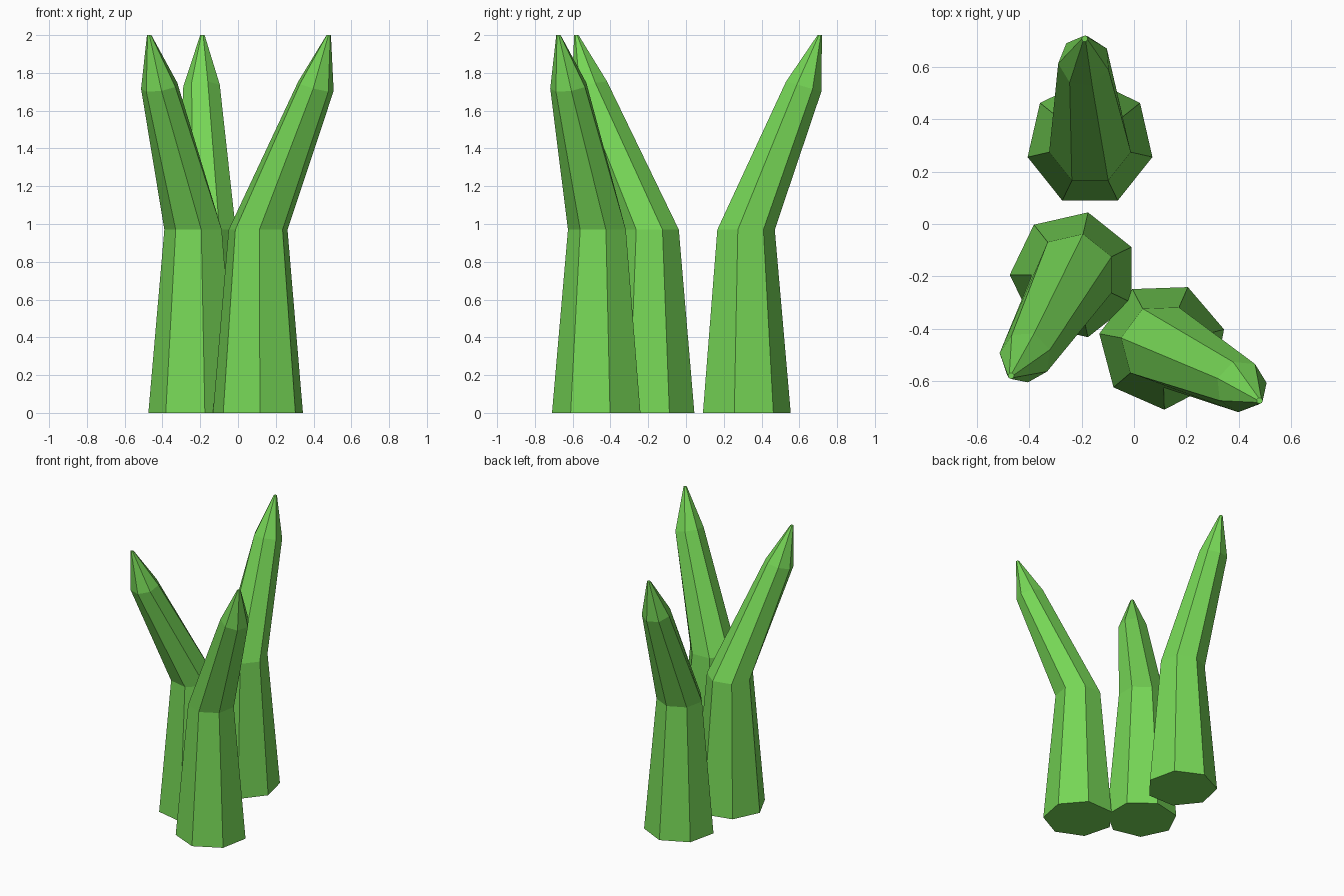
import bpy, bmesh, math
from mathutils import Vector, Quaternion

if "Cube" in bpy.data.objects:
    bpy.data.objects.remove(bpy.data.objects["Cube"])

SIDES = 7
green = bpy.data.materials.new("leaf green")
green.diffuse_color = (0.181, 0.672, 0.093, 1)
green.use_nodes = True
green.node_tree.nodes["Principled BSDF"].inputs["Base Color"].default_value = green.diffuse_color


def ring(bm, centre, radius, start, lean=None, tilt=0.0):
    """One seven-sided cross-section, tipped towards the lean direction."""
    q = Quaternion()
    if lean is not None:
        q = Quaternion(Vector((0, 0, 1)).cross(lean).normalized(), tilt)
    verts = []
    for k in range(SIDES):
        a = math.radians(start) + k * math.tau / SIDES
        p = q @ Vector((math.cos(a), math.sin(a), 0)) * radius
        verts.append(bm.verts.new(p + Vector(centre)))
    return verts


def stalk(name, base, shoulder, tip, start):
    """Tapered upright stem that bends outward and ends in a point."""
    lean = Vector((shoulder[0] - base[0], shoulder[1] - base[1], 0))
    bm = bmesh.new()
    rings = [
        ring(bm, (*base, 0), 0.2445, start),
        ring(bm, (*base, 0.97), 0.16, start),
        ring(bm, (*shoulder, 1.727), 0.1, start - 8, lean, math.radians(16)),
        ring(bm, (*tip, 2.0), 0.012, start - 8),
    ]
    for lo, hi in zip(rings, rings[1:]):
        for k in range(SIDES):
            n = (k + 1) % SIDES
            bm.faces.new((lo[k], lo[n], hi[n], hi[k]))
    bm.faces.new(rings[0][::-1])
    bm.faces.new(rings[-1])
    mesh = bpy.data.meshes.new(name)
    bm.to_mesh(mesh)
    bm.free()
    mesh.materials.append(green)
    bpy.context.collection.objects.link(bpy.data.objects.new(name, mesh))


# three stalks: base centre, upper bend centre, tip, angle of first corner
stalk("back_stalk", (-0.168, 0.31), (-0.19, 0.621), (-0.188, 0.708), 90)
stalk("left_stalk", (-0.23, -0.194), (-0.415, -0.508), (-0.47, -0.58), 180)
stalk("right_stalk", (0.1075, -0.465), (0.41, -0.62), (0.48, -0.675), 272)
